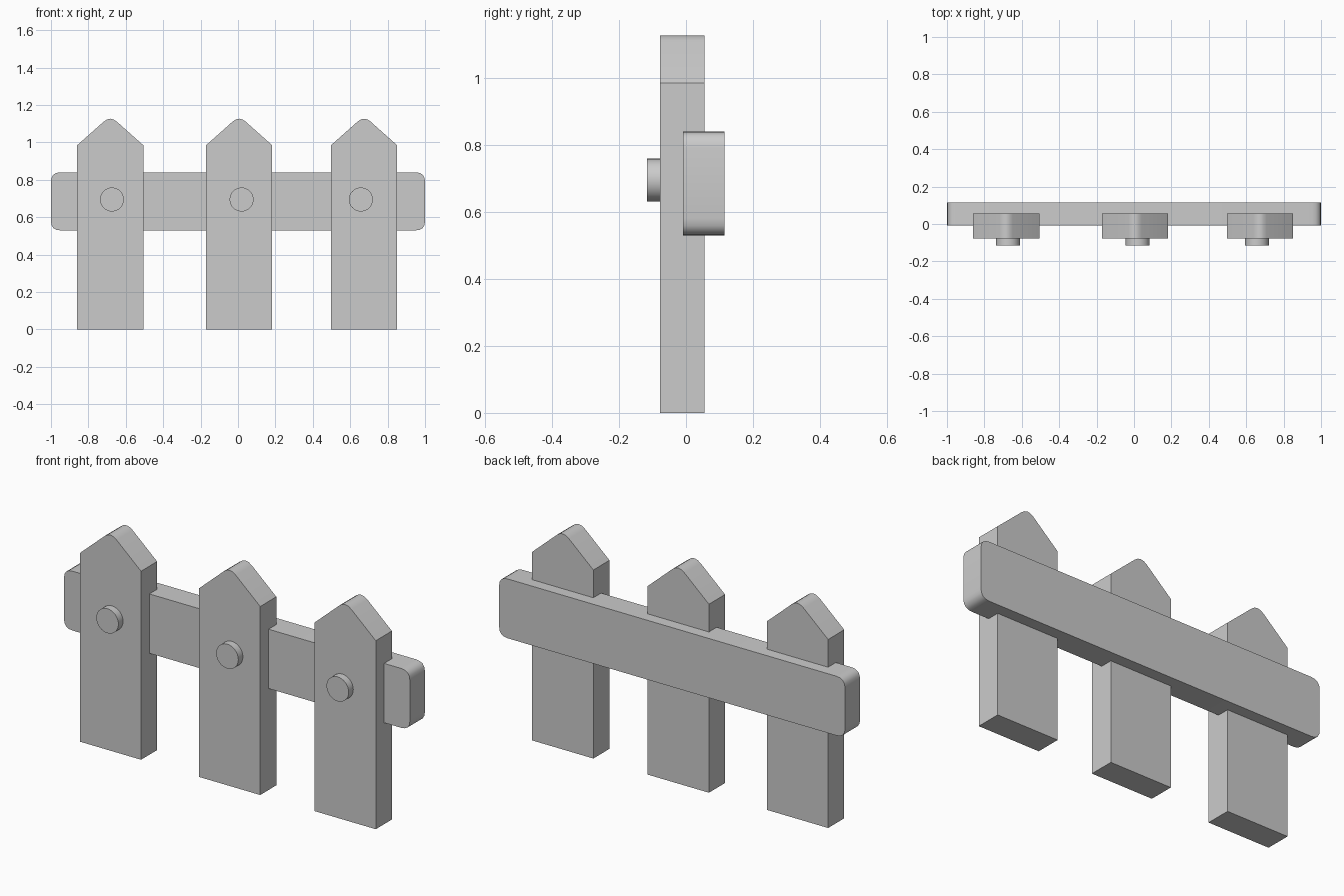
import bpy, bmesh, math
from mathutils import Vector

if "Cube" in bpy.data.objects:
    bpy.data.objects.remove(bpy.data.objects["Cube"])


def rounded_outline(corners, steps=4):
    """Corners are (x, z, radius); a radius above zero rounds that corner."""
    outline = []
    n = len(corners)
    for i, (x, z, r) in enumerate(corners):
        p = Vector((x, z))
        if r == 0:
            outline.append(p)
            continue
        a = p + (Vector(corners[i - 1][:2]) - p).normalized() * r
        b = p + (Vector(corners[(i + 1) % n][:2]) - p).normalized() * r
        for k in range(steps + 1):
            t = k / steps
            outline.append(a * (1 - t) ** 2 + p * 2 * t * (1 - t) + b * t * t)
    return outline


def prism(name, outline, y0, y1):
    """Extrude an x-z outline from y0 to y1."""
    bm = bmesh.new()
    face = bm.faces.new([bm.verts.new((p.x, y0, p.y)) for p in outline])
    ext = bmesh.ops.extrude_face_region(bm, geom=[face])
    moved = [v for v in ext["geom"] if isinstance(v, bmesh.types.BMVert)]
    bmesh.ops.translate(bm, verts=moved, vec=(0, y1 - y0, 0))
    bmesh.ops.recalc_face_normals(bm, faces=bm.faces)
    mesh = bpy.data.meshes.new(name)
    bm.to_mesh(mesh)
    bm.free()
    obj = bpy.data.objects.new(name, mesh)
    bpy.context.collection.objects.link(obj)
    bpy.ops.object.select_all(action="DESELECT")
    obj.select_set(True)
    bpy.context.view_layer.objects.active = obj
    bpy.ops.object.shade_smooth_by_angle(angle=math.radians(30))
    return obj


# Horizontal rail behind the pickets, with rounded ends
r = 0.05
prism("rail", rounded_outline([(-1, 0.53, r), (1, 0.53, r),
                               (1, 0.84, r), (-1, 0.84, r)]), -0.009, 0.115)

# Pointed pickets, each with a round peg on its front
half = 0.177
for side, x, peg_x in (("left", -0.683, -0.674),
                       ("middle", 0.006, 0.019),
                       ("right", 0.674, 0.657)):
    prism(side + "_picket", rounded_outline([
        (x - half, 0, 0), (x + half, 0, 0), (x + half, 0.985, 0),
        (x, 1.1425, 0.047), (x - half, 0.985, 0)]), -0.078, 0.055)
    circle = [Vector((peg_x + 0.064 * math.cos(a), 0.695 + 0.064 * math.sin(a)))
              for a in (math.tau * k / 32 for k in range(32))]
    prism(side + "_peg", circle, -0.116, -0.076)
